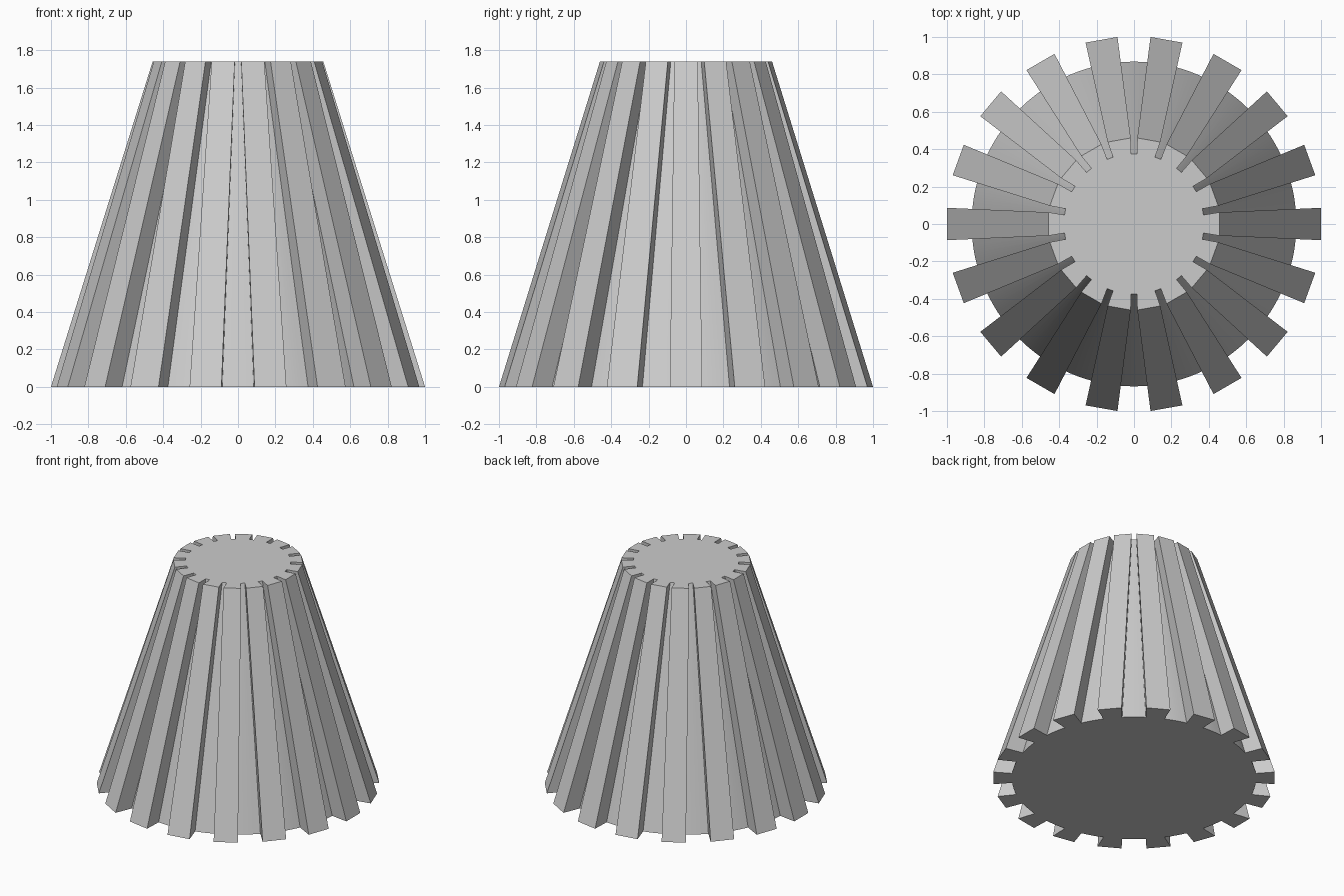
import bpy, bmesh
from math import sin, cos, asin, radians

if "Cube" in bpy.data.objects:
    bpy.data.objects.remove(bpy.data.objects["Cube"])

TEETH, ARC = 18, 4
STEP = radians(360 / TEETH)


def ring(bm, z, r_tip, tip_half, r_root, gap_half):
    """One gear outline: flat tooth tips, curved gap floors."""
    verts = []
    a_gap = asin(gap_half / r_root)
    for i in range(TEETH):
        t = i * STEP
        # tooth tip
        for s in (-1, 1):
            x, y = r_tip, s * tip_half
            verts.append(bm.verts.new((x * cos(t) - y * sin(t),
                                       x * sin(t) + y * cos(t), z)))
        # gap floor
        for k in range(ARC + 1):
            a = t + STEP / 2 + a_gap * (2 * k / ARC - 1)
            verts.append(bm.verts.new((r_root * cos(a), r_root * sin(a), z)))
    return verts


bm = bmesh.new()
bottom = ring(bm, 0.0, 1.0, 0.0865, 0.868, 0.084)
top = ring(bm, 1.74, 0.456, 0.0625, 0.374, 0.0165)

# sloping sides and the two end caps
n = len(bottom)
for i in range(n):
    j = (i + 1) % n
    f = bm.faces.new((bottom[i], bottom[j], top[j], top[i]))
    f.smooth = True
bm.faces.new(bottom[::-1])
bm.faces.new(top)

mesh = bpy.data.meshes.new("bevel_gear")
bm.to_mesh(mesh)
bm.free()
gear = bpy.data.objects.new("bevel_gear", mesh)
bpy.context.collection.objects.link(gear)

bpy.context.view_layer.objects.active = gear
gear.select_set(True)
bpy.ops.object.shade_smooth_by_angle(angle=radians(20))
